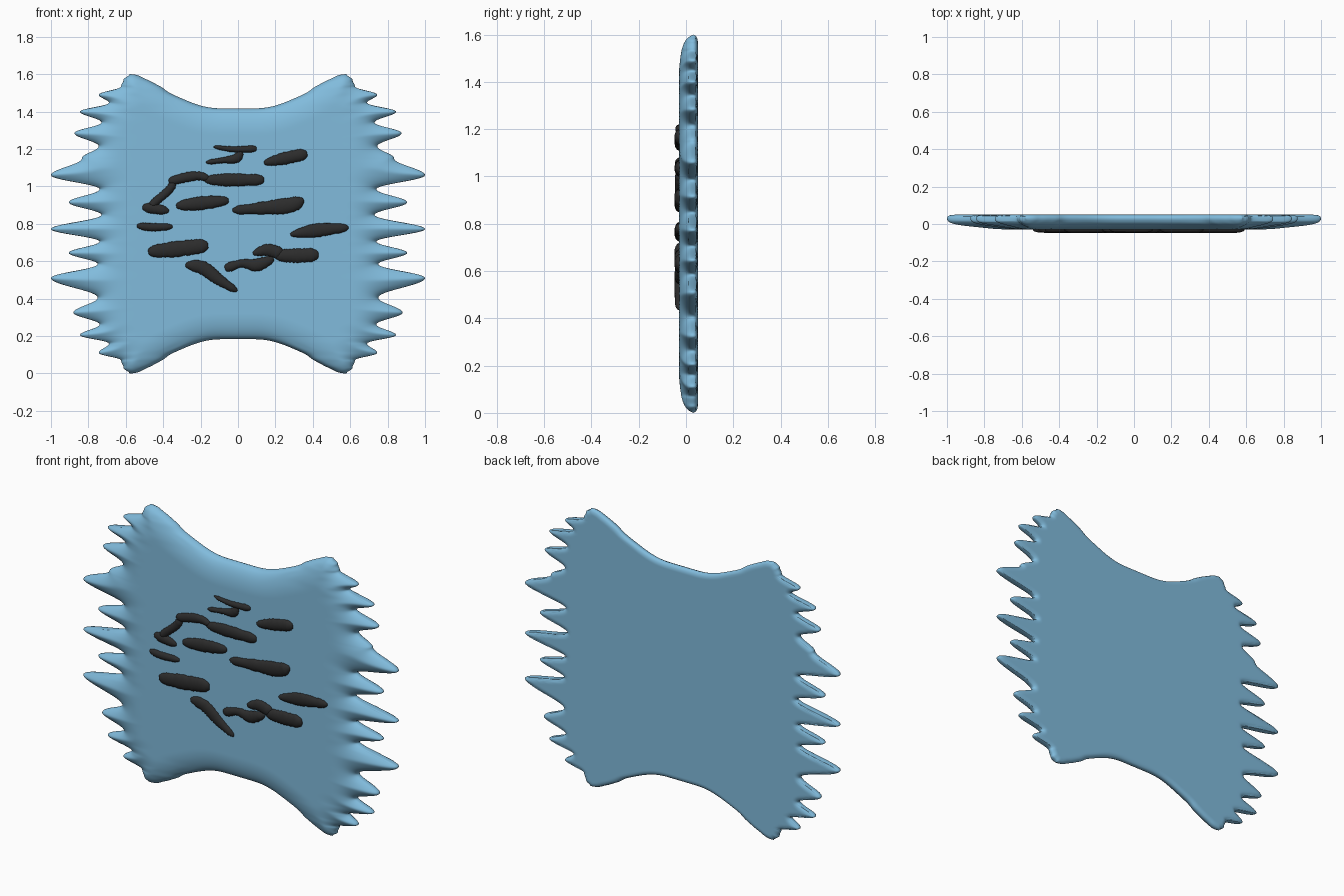
import bpy, bmesh, math, random
from mathutils import Vector, kdtree

if "Cube" in bpy.data.objects:
    bpy.data.objects.remove(bpy.data.objects["Cube"])

random.seed(4)


def material(name, rgb):
    m = bpy.data.materials.new(name)
    m.diffuse_color = (*rgb, 1)
    m.use_nodes = True
    m.node_tree.nodes["Principled BSDF"].inputs["Base Color"].default_value = m.diffuse_color
    return m


BLUE = material("soft blue", (0.22, 0.50, 0.72))
BLACK = material("charcoal", (0.025, 0.025, 0.025))


def finish(bm, name, mat):
    bmesh.ops.remove_doubles(bm, verts=bm.verts, dist=1e-5)
    bmesh.ops.recalc_face_normals(bm, faces=bm.faces)
    for f in bm.faces:
        f.smooth = True
    me = bpy.data.meshes.new(name)
    bm.to_mesh(me)
    bm.free()
    me.materials.append(mat)
    ob = bpy.data.objects.new(name, me)
    bpy.context.collection.objects.link(ob)
    return ob


# Ragged side edge: half width at alternating tips and valleys, bottom to top
SIDE = [(0, .58), (.03, .612), (.07, .625), (.11, .745), (.16, .69), (.205, .845),
        (.262, .74), (.325, .88), (.405, .75), (.51, 1.0), (.585, .75), (.645, .905),
        (.705, .74), (.772, 1.0), (.848, .73), (.915, .905), (.985, .74), (1.06, 1.0),
        (1.15, .835), (1.215, .745), (1.285, .875), (1.342, .73), (1.40, .845),
        (1.447, .69), (1.49, .745), (1.535, .625), (1.57, .612), (1.6, .58)]


def half_width(z):
    z = min(max(z, 0), 1.6)
    for (z0, w0), (z1, w1) in zip(SIDE, SIDE[1:]):
        if z <= z1:
            t = (z - z0) / (z1 - z0)
            return w0 + (w1 - w0) * (0.5 - 0.5 * math.cos(math.pi * t))
    return SIDE[-1][1]


def half_height(x):
    # concave top and bottom edges
    t = min(max((abs(x) - .08) / .5, 0), 1) ** 1.2
    return .617 + .183 * t * t * (3 - 2 * t)


# Slab: grid fitted into the outline, thickness rounded off towards the edge
NU, NV = 100, 340
grid = []
for j in range(NV + 1):
    v = 2 * j / NV - 1
    row = []
    for i in range(NU + 1):
        u = math.sin(math.pi / 2 * (2 * i / NU - 1))
        z = .8 + v * half_height(.58 * u)
        x = .58 * u + (half_width(z) - .58) * abs(u) ** 4 * (1 if u > 0 else -1)
        row.append((x, z))
    grid.append(row)

rim = []
for row in (grid[0], grid[-1]):
    rim += row
for row in grid:
    rim += [row[0], row[-1]]
kd = kdtree.KDTree(len(rim))
for k, (x, z) in enumerate(rim):
    kd.insert((x, 0, z), k)
kd.balance()


def dome(d, radius):
    t = 1 - min(d / radius, 1)
    return math.sqrt(1 - t * t)


dist = [[kd.find((x, 0, z))[2] for x, z in row] for row in grid]
front = [[.03 - .06 * dome(d, .14) for d in row] for row in dist]
back = [[.03 + .02 * dome(d, .03) for d in row] for row in dist]
# relax the ridges along the spikes
for _ in range(5):
    old = [r[:] for r in front]
    for j in range(1, NV):
        for i in range(1, NU):
            front[j][i] = (old[j][i] * 2 + old[j - 1][i] + old[j + 1][i]
                           + old[j][i - 1] + old[j][i + 1]) / 6

bm = bmesh.new()
for depth in (front, back):
    vs = [[bm.verts.new((x, depth[j][i], z)) for i, (x, z) in enumerate(row)]
          for j, row in enumerate(grid)]
    for j in range(NV):
        for i in range(NU):
            bm.faces.new((vs[j][i], vs[j][i + 1], vs[j + 1][i + 1], vs[j + 1][i]))
finish(bm, "spiky_slab", BLUE)

# Dark raised streaks: centre points as (x, z, half thickness)
UPPER = [
    [(-.13, 1.212, .010), (-.02, 1.198, .016), (.10, 1.202, .020)],
    [(.02, 1.19, .02), (-.01, 1.15, .025), (-.08, 1.14, .016), (-.17, 1.128, .013)],
    [(.14, 1.125, .018), (.25, 1.15, .034), (.37, 1.175, .030)],
    [(-.37, 1.025, .025), (-.27, 1.05, .026), (-.20, 1.055, .022), (-.15, 1.035, .018)],
    [(-.18, 1.035, .020), (-.06, 1.035, .034), (.14, 1.035, .028)],
    [(-.34, 1.03, .022), (-.37, .98, .022), (-.45, .91, .022), (-.47, .88, .02)],
    [(-.51, .89, .024), (-.44, .88, .028), (-.37, .868, .020)],
    [(-.33, .895, .022), (-.2, .91, .036), (-.05, .925, .024)],
    [(-.03, .872, .020), (.14, .885, .034), (.28, .90, .042), (.35, .93, .022)],
]
LOWER = [
    [(-.54, .79, .018), (-.46, .782, .022), (-.35, .785, .016)],
    [(.28, .742, .015), (.42, .765, .036), (.59, .78, .020)],
    [(-.48, .65, .030), (-.33, .665, .042), (-.16, .685, .036)],
    [(-.28, .58, .022), (-.19, .565, .036), (-.10, .50, .030), (-.005, .44, .016)],
    [(-.07, .56, .028), (.02, .588, .022), (.10, .58, .034), (.19, .615, .022)],
    [(.08, .64, .018), (.16, .66, .032), (.24, .635, .036)],
    [(.20, .63, .030), (.32, .63, .038), (.43, .635, .034)],
]


def streak(name, pts, height=.022, n=40, sides=10):
    pts = [Vector(p) for p in pts]
    segs = len(pts) - 1
    path = []
    for k in range(n + 1):
        t = k / n * segs
        i = min(int(t), segs - 1)
        f = t - i
        a, b = pts[i], pts[i + 1]
        p0 = pts[i - 1] if i else a
        p3 = pts[i + 2] if i + 2 <= segs else b
        m0, m1 = (b - p0) / 2, (p3 - a) / 2
        path.append(a * (2*f**3 - 3*f*f + 1) + m0 * (f**3 - 2*f*f + f)
                    + b * (3*f*f - 2*f**3) + m1 * (f**3 - f*f))
    bm = bmesh.new()
    rings = []
    for k, p in enumerate(path):
        tan = path[min(k + 1, n)] - path[max(k - 1, 0)]
        nx, nz = Vector((-tan.y, tan.x)).normalized()
        near = min((p - path[0]).xy.length, (path[-1] - p).xy.length)
        cap = min(1, .35 + math.sqrt(near / .03) * .65)
        r = p.z * cap * random.uniform(.93, 1.07)
        h = height * cap * min(1, .6 + p.z * 12)
        rings.append([bm.verts.new((p.x + nx * r * math.cos(a), -.027 - h * math.sin(a),
                                    p.y + nz * r * math.cos(a)))
                      for a in (math.pi * s / sides for s in range(sides + 1))])
    for r0, r1 in zip(rings, rings[1:]):
        for s in range(sides):
            bm.faces.new((r0[s], r0[s + 1], r1[s + 1], r1[s]))
        bm.faces.new((r0[0], r1[0], r1[-1], r0[-1]))
    bm.faces.new(rings[0])
    bm.faces.new(rings[-1])
    finish(bm, name, BLACK)


for k, pts in enumerate(UPPER + LOWER):
    streak(f"dark_streak_{k + 1}", pts)
